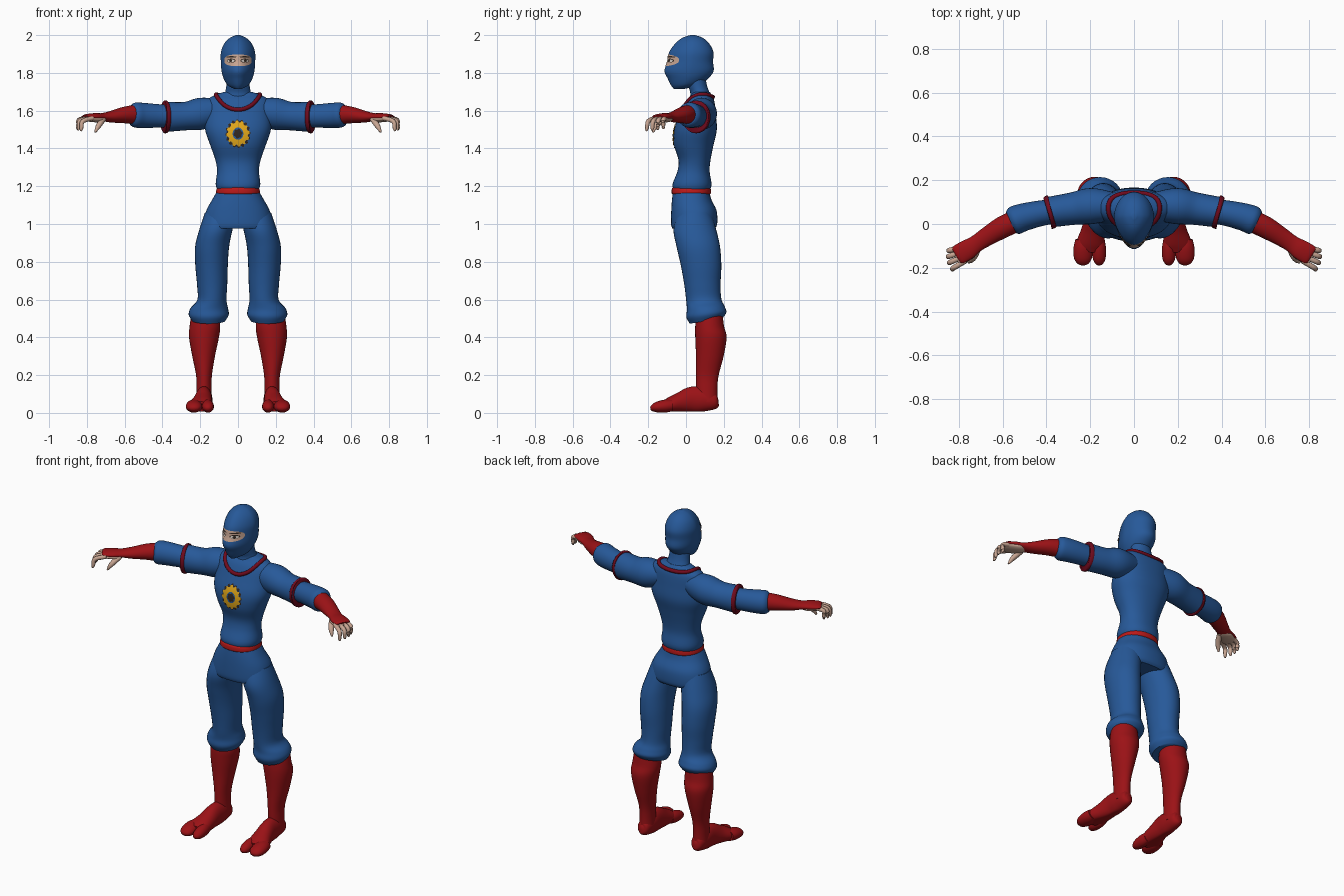
import bpy, bmesh, math
from math import sin, cos, pi
from mathutils import Vector
from mathutils.bvhtree import BVHTree

if "Cube" in bpy.data.objects:
    bpy.data.objects.remove(bpy.data.objects["Cube"])


def material(name, r, g, b):
    mat = bpy.data.materials.new(name)
    mat.use_nodes = True
    mat.diffuse_color = (r, g, b, 1)
    shader = next(n for n in mat.node_tree.nodes if n.type == "BSDF_PRINCIPLED")
    shader.inputs["Base Color"].default_value = (r, g, b, 1)
    shader.inputs["Roughness"].default_value = 0.8
    return mat


blue = material("blue cloth", .02, .1, .32)
red = material("red cloth", .33, .006, .008)
belt_red = material("belt red", .5, .01, .01)
trim_red = material("dark red trim", .16, .003, .012)
skin = material("skin", .58, .38, .29)
gold = material("gold", .75, .38, .01)
dark = material("dark brown", .03, .02, .015)
white = material("eye white", .65, .6, .55)


def finish(name, bm, mat, mirror=False):
    mesh = bpy.data.meshes.new(name)
    bm.to_mesh(mesh)
    bm.free()
    mesh.materials.append(mat)
    mesh.shade_smooth()
    mesh.set_sharp_from_angle(angle=math.radians(50))
    obj = bpy.data.objects.new(name, mesh)
    bpy.context.collection.objects.link(obj)
    if mirror:
        obj.modifiers.new("Mirror", "MIRROR")
    return obj


def spline(rows, steps=5):
    """Smooth the listed cross-sections with a Catmull-Rom curve."""
    rows = [Vector(r) for r in rows]
    rows = [rows[0]] + rows + [rows[-1]]
    out = []
    for a, b, c, d in zip(rows, rows[1:], rows[2:], rows[3:]):
        for i in range(steps):
            t = i / steps
            out.append((b * 2 + (c - a) * t + (a * 2 - b * 5 + c * 4 - d) * t ** 2
                        + (b * 3 - a - c * 3 + d) * t ** 3) / 2)
    return out + [rows[-1]]


def loft(name, rows, mat, mirror=False, upright=False, sides=32, taper=0,
         square=1, tilt=0, floor=None):
    """Skin over ellipses; each row is centre x, y, z, then two radii."""
    rows = spline(rows)
    bm = bmesh.new()
    rings = []
    for i, row in enumerate(rows):
        centre = Vector(row[:3])
        ahead, behind = rows[min(i + 1, len(rows) - 1)], rows[max(i - 1, 0)]
        along = (Vector(ahead[:3]) - Vector(behind[:3])).normalized()
        u, v = Vector((1, 0, 0)), Vector((0, 1, 0))
        if not upright:
            u = along.cross(Vector((0, 0, 1))).normalized()
            v = u.cross(along)
        ring = []
        for k in range(sides):
            c, s = cos(2 * pi * k / sides), sin(2 * pi * k / sides)
            c = math.copysign(abs(c) ** square, c) * (1 + taper * min(s, 0))
            s = math.copysign(abs(s) ** square, s)
            p = centre + u * c * row[3] + v * s * row[4]
            p.z += tilt * (p.y - centre.y) * (i / len(rows)) ** 3
            if floor is not None:
                p.z = max(p.z, floor)
            ring.append(bm.verts.new(p))
        rings.append(ring)
    for a, b in zip(rings, rings[1:]):
        for k in range(sides):
            n = (k + 1) % sides
            bm.faces.new((a[k], a[n], b[n], b[k]))
    bm.faces.new(rings[0])
    bm.faces.new(rings[-1])
    bmesh.ops.recalc_face_normals(bm, faces=bm.faces)
    tree = BVHTree.FromBMesh(bm)
    finish(name, bm, mat, mirror)
    return tree


def patch(name, tree, x, z, rx, rz, mat, lift, inner=0.05, teeth=0, square=1):
    """Thin round or toothed plate laid on the front of a body part."""
    bm = bmesh.new()
    count, rings = 64, []
    for j in range(6):
        ring = []
        for k in range(count):
            a = 2 * pi * k / count
            f = inner + (1 - inner) * j / 5
            if teeth and j == 5:
                f += .08 * math.copysign(1, sin(teeth * a + .1))
            c = math.copysign(abs(cos(a)) ** square, cos(a))
            s = math.copysign(abs(sin(a)) ** square, sin(a))
            start = Vector((x + rx * f * c, -1, z + rz * f * s))
            hit, normal = tree.ray_cast(start, Vector((0, 1, 0)))[:2]
            ring.append(bm.verts.new(hit + normal * lift))
        rings.append(ring)
    for a, b in zip(rings, rings[1:]):
        for k in range(count):
            n = (k + 1) % count
            bm.faces.new((a[k], b[k], b[n], a[n]))
    if inner < .1:
        bm.faces.new(rings[0])
    finish(name, bm, mat)


# Tunic body and skirt
torso = loft("tunic", [
    (0, .03, 1.17, .105, .092), (0, .032, 1.21, .118, .103), (0, .04, 1.28, .111, .085),
    (0, .045, 1.34, .12, .085), (0, .041, 1.42, .148, .105), (0, .05, 1.5, .174, .113),
    (0, .063, 1.58, .172, .095), (0, .075, 1.65, .165, .075),
    (0, .082, 1.682, .125, .055), (0, .08, 1.7, .07, .045)],
    blue, upright=True, sides=48, square=.9)
loft("tunic_skirt", [
    (0, .027, 1.185, .104, .094), (0, .03, 1.13, .136, .104), (0, .042, 1.07, .168, .12),
    (0, .043, 1.0, .183, .122), (0, .04, .975, .178, .112)],
    blue, upright=True, sides=48, square=.9)
loft("belt", [(0, .028, 1.158, .109, .1), (0, .028, 1.165, .116, .104),
              (0, .028, 1.185, .113, .103), (0, .028, 1.193, .106, .097)],
     belt_red, upright=True, sides=48, square=.9)

# Neck and hooded head
loft("neck", [(0, .08, 1.64, .085, .065), (0, .075, 1.69, .07, .052),
              (0, .062, 1.73, .062, .05), (0, .05, 1.79, .06, .05)], blue, upright=True)
head = loft("hood", [
    (0, -.035, 1.716, .022, .03), (0, -.005, 1.735, .055, .075), (0, .01, 1.77, .076, .107),
    (0, .016, 1.81, .087, .13), (0, .022, 1.86, .091, .121), (0, .028, 1.91, .09, .117),
    (0, .033, 1.955, .073, .09), (0, .035, 1.985, .044, .055), (0, .035, 2, .01, .012)],
    blue, upright=True, sides=48, taper=.22)

# Face opening with eyes and brows
patch("face_opening", head, 0, 1.866, .071, .031, skin, .002, square=.75)
for side, x in (("left", .034), ("right", -.034)):
    patch(side + "_brow", head, x, 1.884, .026, .004, dark, .004)
    patch(side + "_eyelid", head, x, 1.864, .022, .011, dark, .004)
    patch(side + "_eye", head, x, 1.863, .018, .008, white, .006)
    patch(side + "_pupil", head, x, 1.863, .007, .007, dark, .008)

# Chest badge
patch("badge_rim", torso, 0, 1.478, .062, .07, dark, .002, inner=.85, teeth=16)
patch("badge_ring", torso, 0, 1.478, .056, .063, gold, .004, inner=.5, teeth=12)
patch("badge_centre", torso, 0, 1.478, .022, .024, dark, .004, teeth=6)

# Collar trim snapped to the tunic
curve = bpy.data.curves.new("collar", "CURVE")
curve.dimensions = "3D"
curve.bevel_depth = .011
line = curve.splines.new("POLY")
line.points.add(47)
line.use_cyclic_u = True
for k, point in enumerate(line.points):
    a = 2 * pi * k / len(line.points)
    drop = max(0, -sin(a)) ** 1.5
    guess = Vector((.115 * cos(a), .075 + .085 * sin(a), 1.682 - .082 * drop))
    point.co = (*torso.find_nearest(guess)[0], 1)
curve.materials.append(trim_red)
bpy.context.collection.objects.link(bpy.data.objects.new("collar", curve))

# Sleeves, cuffs and forearms
loft("sleeves", [
    (.08, .08, 1.605, .06, .06), (.19, .082, 1.585, .082, .084), (.28, .07, 1.571, .074, .075),
    (.385, .054, 1.567, .07, .08)], blue, mirror=True)
loft("sleeve_trim", [
    (.374, .056, 1.567, .07, .079), (.378, .055, 1.567, .076, .086),
    (.39, .053, 1.567, .076, .086), (.394, .052, 1.567, .068, .077)], trim_red, mirror=True)
loft("under_sleeves", [
    (.33, .062, 1.57, .055, .058), (.42, .05, 1.572, .058, .062), (.5, .032, 1.575, .063, .066),
    (.545, .016, 1.577, .065, .066), (.565, .008, 1.578, .05, .052)], blue, mirror=True)
loft("gloves", [
    (.53, .018, 1.58, .05, .053), (.6, -.015, 1.577, .05, .044), (.67, -.057, 1.568, .043, .031),
    (.72, -.09, 1.566, .039, .021), (.76, -.117, 1.567, .046, .02),
    (.798, -.138, 1.568, .045, .014), (.81, -.145, 1.566, .038, .008)], red, mirror=True)

# Hands
loft("palms", [
    (.71, -.085, 1.558, .02, .012), (.74, -.107, 1.554, .042, .016),
    (.79, -.138, 1.556, .044, .014), (.815, -.152, 1.556, .036, .008)], skin, mirror=True)
loft("thumbs", [
    (.712, -.115, 1.555, .014, .014), (.73, -.147, 1.532, .016, .015),
    (.744, -.165, 1.51, .013, .012), (.756, -.175, 1.486, .005, .005)],
    skin, mirror=True, sides=12)
for i, finger in enumerate(("index", "middle", "ring", "little")):
    t = i / 3
    base = Vector((.768 + .037 * t, -.168 + .058 * t, 1.56))
    tip = Vector((.832 + .045 * t * (1 - t) + .012 * t, -.21 + .09 * t, 1.492 + .01 * t))
    knuckle = base.lerp(tip, .65) + Vector((.012, -.004, .028))
    loft(finger + "_fingers", [
        (*base, .012, .012), (*knuckle, .012, .012),
        (*knuckle.lerp(tip, .7), .01, .01), (*tip, .004, .004)], skin, mirror=True, sides=12)

# Trousers gathered below the knee
loft("trousers", [
    (.09, .045, 1.06, .085, .09), (.117, .047, .97, .088, .113), (.137, .065, .88, .09, .115),
    (.14, .08, .78, .086, .107), (.137, .087, .68, .08, .096), (.138, .094, .6, .077, .093),
    (.152, .105, .555, .099, .1), (.155, .108, .52, .106, .106), (.155, .108, .488, .088, .088)],
    blue, mirror=True, upright=True, tilt=.2)

# Boots with split toes
loft("boots", [
    (.175, .125, .53, .07, .068), (.175, .125, .46, .081, .076), (.18, .132, .4, .079, .083),
    (.182, .126, .3, .06, .073), (.18, .113, .2, .042, .06), (.18, .11, .13, .04, .056),
    (.18, .112, .06, .042, .055)], red, mirror=True, upright=True)
loft("feet", [
    (.18, .172, .06, .012, .02), (.18, .155, .06, .035, .042), (.18, .09, .07, .044, .065),
    (.182, .03, .07, .045, .068), (.188, -.03, .055, .053, .054), (.198, -.09, .04, .064, .04),
    (.2, -.125, .034, .058, .026)], red, mirror=True, floor=.008)
for name, x, width in (("inner_toes", .159, .031), ("outer_toes", .233, .043)):
    loft(name, [
        (x, -.07, .04, width * .8, .03), (x, -.11, .036, width, .034),
        (x, -.155, .03, width * .95, .028), (x, -.18, .024, width * .6, .016),
        (x, -.188, .022, width * .2, .006)], red, mirror=True, floor=.002)
